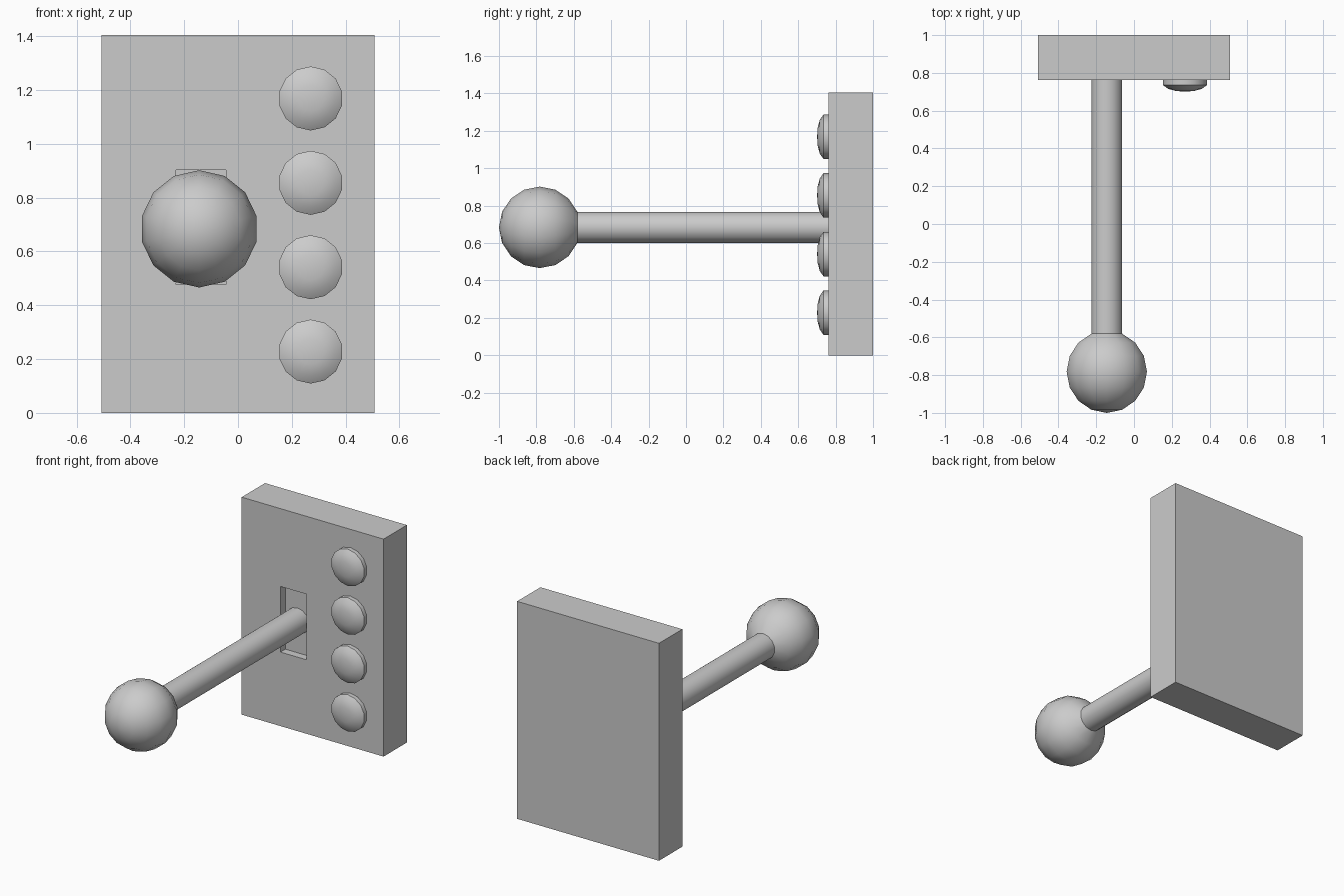
import bpy, bmesh
from math import sin, cos, pi, radians

if "Cube" in bpy.data.objects:
    bpy.data.objects.remove(bpy.data.objects["Cube"])

SIDES = 14


def finish(bm, name, loc=(0, 0, 0), smooth=False):
    bmesh.ops.recalc_face_normals(bm, faces=bm.faces[:])
    mesh = bpy.data.meshes.new(name)
    bm.to_mesh(mesh)
    bm.free()
    ob = bpy.data.objects.new(name, mesh)
    ob.location = loc
    bpy.context.collection.objects.link(ob)
    if smooth:
        bpy.ops.object.select_all(action='DESELECT')
        ob.select_set(True)
        bpy.context.view_layer.objects.active = ob
        bpy.ops.object.shade_smooth_by_angle(angle=radians(32))
    return ob


def lathe_y(name, profile, loc):
    """Spin (radius, y) points around the y axis; radius 0 makes a pole."""
    bm = bmesh.new()
    rings = []
    for r, y in profile:
        if r == 0:
            rings.append([bm.verts.new((0, y, 0))] * SIDES)
        else:
            rings.append([bm.verts.new((r * sin(2 * pi * i / SIDES), y,
                                        r * cos(2 * pi * i / SIDES)))
                          for i in range(SIDES)])
    for a, b in zip(rings, rings[1:]):
        for i in range(SIDES):
            j = (i + 1) % SIDES
            bm.faces.new(list(dict.fromkeys((a[i], a[j], b[j], b[i]))))
    return finish(bm, name, loc, smooth=True)


# Wall plate with a shallow slot sunk into its front
W, H, FRONT, BACK = 0.507, 1.405, 0.762, 1.0
SLOT_X, SLOT_Z, SLOT_DEPTH = (-0.23, -0.045), (0.478, 0.902), 0.05
bm = bmesh.new()
bmesh.ops.create_cube(bm, size=1)
for v in bm.verts:
    v.co = (v.co.x * 2 * W,
            FRONT if v.co.y < 0 else BACK,
            (v.co.z + 0.5) * H)
face = min(bm.faces, key=lambda f: f.calc_center_median().y)
bmesh.ops.inset_individual(bm, faces=[face], thickness=0.1)
for v in face.verts:
    v.co.x = SLOT_X[v.co.x > 0]
    v.co.z = SLOT_Z[v.co.z > H / 2]
floor = bmesh.ops.extrude_discrete_faces(bm, faces=[face])["faces"][0]
bmesh.ops.translate(bm, verts=floor.verts[:], vec=(0, SLOT_DEPTH, 0))
finish(bm, "wall_plate")

# Lever: ball knob whose last ring carries on as the rod
R, STEP = 0.218, pi / 8
centre = (-0.144, -1 + R, 0.684)
ball = [(0, -R)] + [(R * sin(k * STEP), -R * cos(k * STEP)) for k in range(1, 8)]
lathe_y("lever_knob", ball, centre)
rod_r, rod_y = ball[-1]
lathe_y("lever_rod", [(rod_r, rod_y), (rod_r, FRONT + SLOT_DEPTH - centre[1])], centre)

# Column of domed buttons
dome = [(0.119, 0.0), (0.119, -0.027), (0.09, -0.047), (0.048, -0.058), (0, -0.061)]
for i in range(4):
    lathe_y(f"button_{i + 1}", dome, (0.27, FRONT, 0.228 + i * 0.3135))
